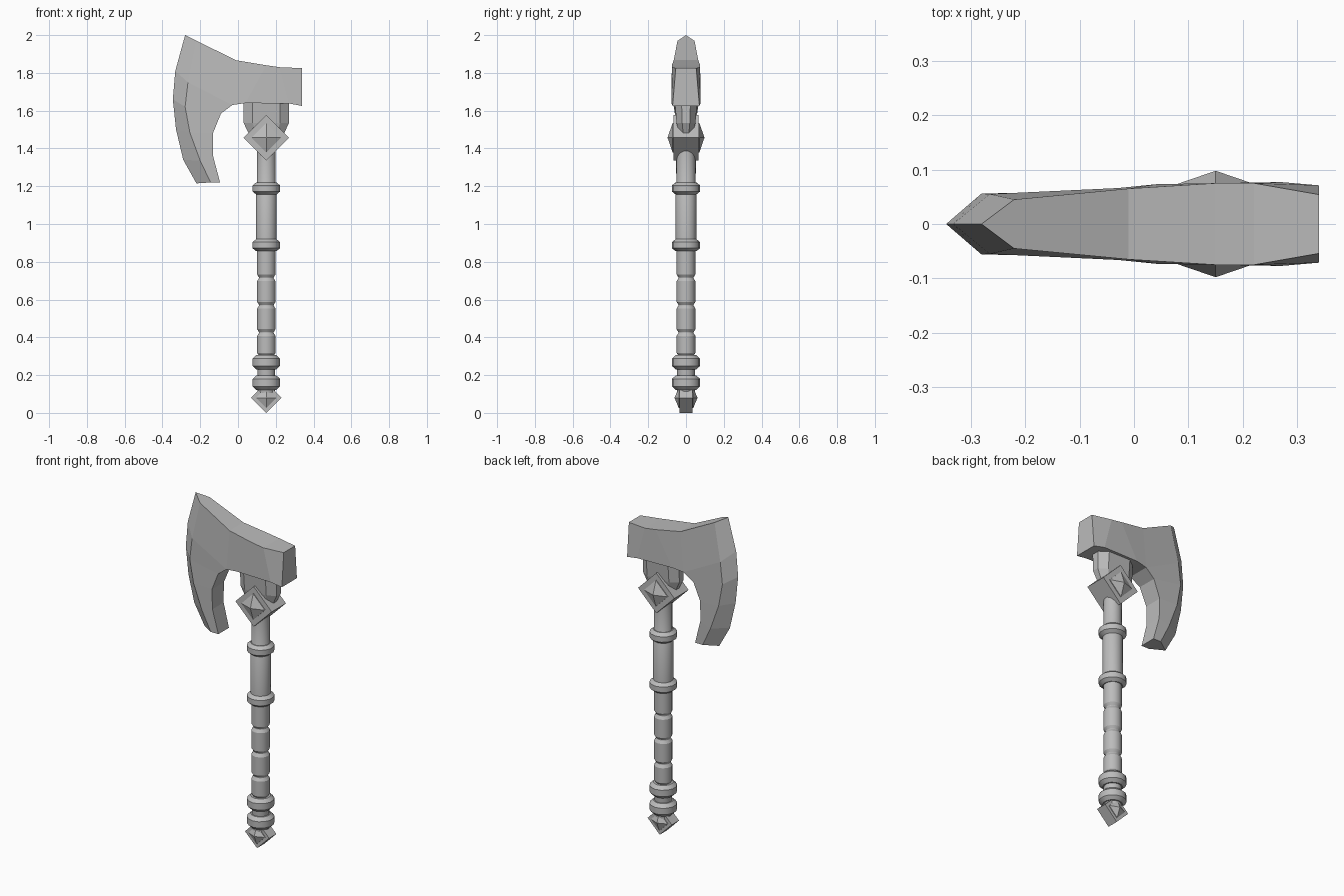
import bpy, bmesh, math
from mathutils import Matrix

cube = bpy.data.objects.get("Cube")
if cube:
    bpy.data.objects.remove(cube, do_unlink=True)

steel = bpy.data.materials.new("grey_steel")
steel.use_nodes = True
GREY = (0.5, 0.5, 0.5, 1)
steel.diffuse_color = GREY
steel.node_tree.nodes["Principled BSDF"].inputs["Base Color"].default_value = GREY
AXIS = 0.15  # x of the handle


def finish(name, bm):
    bmesh.ops.recalc_face_normals(bm, faces=bm.faces[:])
    mesh = bpy.data.meshes.new(name)
    bm.to_mesh(mesh)
    bm.free()
    mesh.materials.append(steel)
    obj = bpy.data.objects.new(name, mesh)
    bpy.context.collection.objects.link(obj)
    return obj


def loft(name, rings):
    """Skin a stack of equal-length point rings and cap both ends."""
    bm = bmesh.new()
    rows = [[bm.verts.new(p) for p in ring] for ring in rings]
    n = len(rows[0])
    for a, b in zip(rows, rows[1:]):
        for i in range(n):
            j = (i + 1) % n
            bm.faces.new((a[i], a[j], b[j], b[i]))
    bm.faces.new(rows[0])
    bm.faces.new(rows[-1])
    return finish(name, bm)


def turned(name, profile, sides=14):
    """Turn a (radius, z) profile around the handle axis."""
    angles = [2 * math.pi * (i + 0.5) / sides for i in range(sides)]
    obj = loft(name, [[(AXIS + r * math.cos(a), r * math.sin(a), z) for a in angles]
                      for r, z in profile])
    bpy.ops.object.select_all(action="DESELECT")
    obj.select_set(True)
    bpy.context.view_layer.objects.active = obj
    bpy.ops.object.shade_smooth_by_angle(angle=math.radians(30))
    return obj


def diamond(name, z, radius, depth, stud, tip):
    """Square block standing on a corner, with a pyramid stud on front and back."""
    def square(r, y):
        return [(AXIS + r, y, z), (AXIS, y, z + r), (AXIS - r, y, z), (AXIS, y, z - r)]
    loft(name, [square(radius, -depth), square(radius, depth)])
    for side, s in (("front", -1), ("back", 1)):
        loft(name + "_stud_" + side,
             [square(stud, s * depth * 0.98), square(stud, s * (depth + 0.004)),
              square(0.002, s * tip)])


# Axe blade: cutting edge, bevel line and inner curve, top to bottom (x, y, z)
edge = [(-.28, 0, 2), (-.332, 0, 1.81), (-.345, 0, 1.66),
        (-.328, 0, 1.5), (-.29, 0, 1.34), (-.22, 0, 1.215)]
bevel = [(-.22, .045, 1.97), (-.265, .055, 1.75), (-.28, .056, 1.62),
         (-.255, .056, 1.485), (-.2, .054, 1.335), (-.145, .05, 1.22)]
inner = [(-.01, .065, 1.867), (-.03, .066, 1.63), (-.09, .059, 1.585),
         (-.133, .056, 1.48), (-.132, .053, 1.36), (-.095, .05, 1.22)]
poll_top = [(.15, .075, 1.84), (.22, .075, 1.83), (.34, .054, 1.825)]
poll_low = [(.04, .073, 1.64), (.27, .077, 1.638), (.34, .071, 1.625)]

bm = bmesh.new()
edge_v = [bm.verts.new(p) for p in edge]
rims = []
for s in (1, -1):
    bev, inn, top, low = [[bm.verts.new((x, s * y, z)) for x, y, z in line]
                          for line in (bevel, inner, poll_top, poll_low)]
    strips = [(edge_v, bev), (bev, inn), ([inn[0]] + top, [inn[1]] + low)]
    for a, b in strips:
        for i in range(len(a) - 1):
            bm.faces.new((a[i], a[i + 1], b[i + 1], b[i]))
    rims.append([edge_v[0], bev[0], inn[0]] + top + low[::-1] + inn[1:]
                + [bev[-1], edge_v[-1]])
# Rim joining the two cheeks
front, back = rims
for i in range(len(front) - 1):
    corners = [front[i], front[i + 1], back[i + 1], back[i]]
    bm.faces.new(list(dict.fromkeys(corners)))
finish("axe_blade", bm)

# Faceted neck under the blade
def octagon(w, d, z):
    half = [(w, -.4 * d), (w, .4 * d), (.6 * w, d), (-.6 * w, d)]
    return [(AXIS + x, y, z) for x, y in half + [(-x, -y) for x, y in half]]

loft("blade_neck", [octagon(.075, .03, 1.44), octagon(.12, .05, 1.535),
                    octagon(.12, .062, 1.68)])

# Diamond blocks
diamond("collar_block", 1.457, .12, .067, .078, .097)
diamond("pommel_block", .08, .08, .034, .055, .06)

# Handle with grip grooves
grip = [(.04, .08), (.048, .11), (.048, .3)]
for low, high in ((.3, .425), (.425, .57), (.57, .715), (.715, .88)):
    grip += [(.04, low + .002), (.05, low + .018), (.05, high - .018), (.04, high - .002)]
grip += [(.055, .885), (.055, 1.19), (.05, 1.2), (.05, 1.42)]
turned("handle", grip)

# Chamfered rings
for name, z, half in (("lower_pommel_ring", .16, .038), ("upper_pommel_ring", .268, .038),
                      ("lower_grip_ring", .888, .032), ("upper_grip_ring", 1.188, .032)):
    turned(name, [(.055, z - half), (.075, z - half * .5),
                  (.075, z + half * .5), (.055, z + half)])
